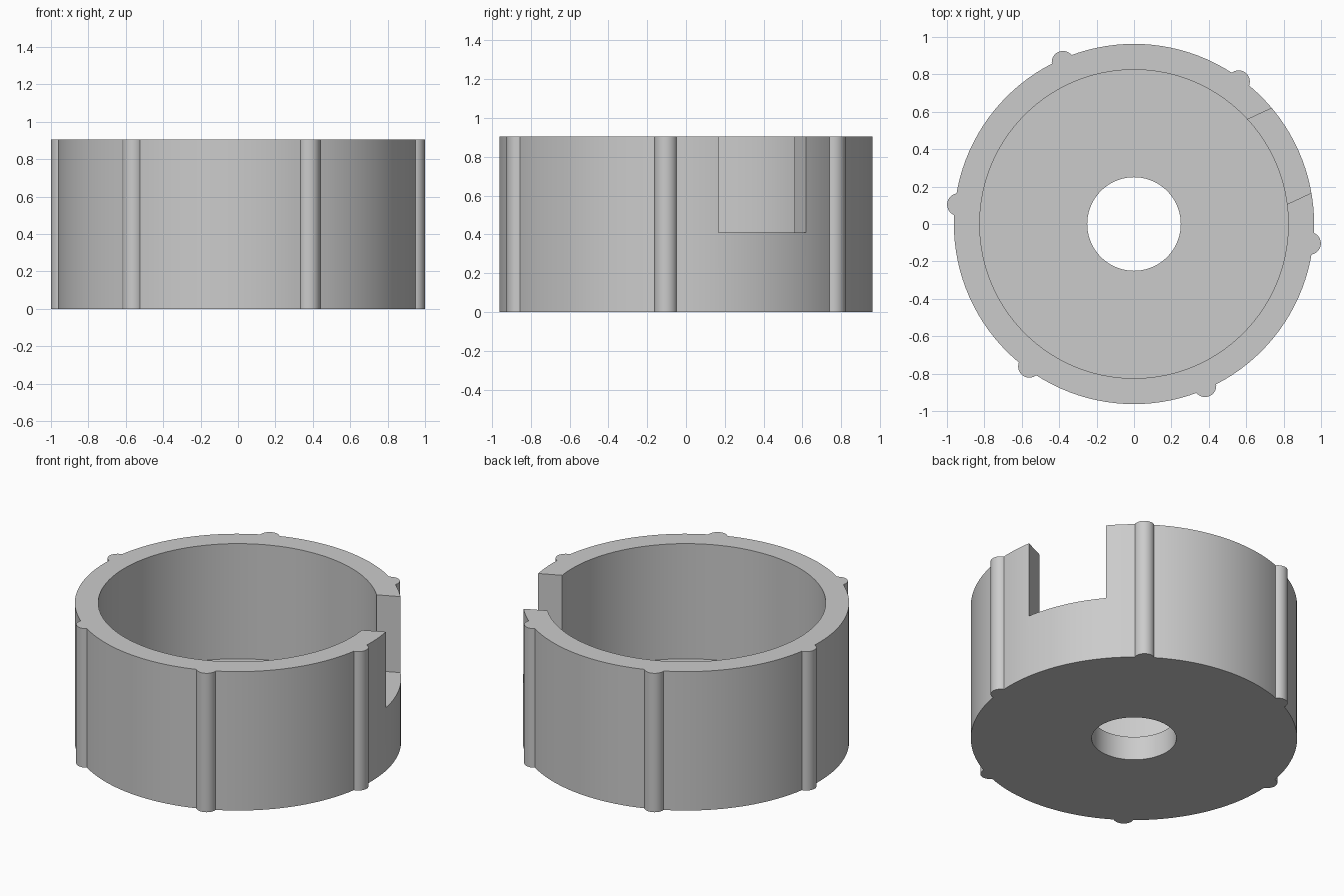
import bpy, bmesh
from math import pi, radians, cos, sin
from mathutils import Matrix, Vector

HEIGHT, OUTER, INNER, HOLE, FLOOR = 0.905, 0.963, 0.825, 0.25, 0.155
RIB_RADIUS, RIB_ORBIT, RIB_START = 0.06, 0.945, radians(-6.3)
SLOT_ANGLE, SLOT_WIDTH, SLOT_BASE = radians(25), 0.5, 0.41

cube = bpy.data.objects.get("Cube")
if cube:
    bpy.data.objects.remove(cube, do_unlink=True)

grey = bpy.data.materials.new("plain_grey")
grey.use_nodes = True
colour = (0.6, 0.6, 0.6, 1)
grey.diffuse_color = colour
grey.node_tree.nodes["Principled BSDF"].inputs["Base Color"].default_value = colour


def make_object(name, bm):
    bmesh.ops.recalc_face_normals(bm, faces=bm.faces)
    mesh = bpy.data.meshes.new(name)
    bm.to_mesh(mesh)
    bm.free()
    mesh.materials.append(grey)
    obj = bpy.data.objects.new(name, mesh)
    bpy.context.collection.objects.link(obj)
    return obj


def boolean(obj, other, operation):
    mod = obj.modifiers.new(operation.title(), "BOOLEAN")
    mod.object, mod.operation, mod.solver = other, operation, "EXACT"


# Cup: wall, floor and centre hole turned from one closed profile
bm = bmesh.new()
profile = [(HOLE, 0), (OUTER, 0), (OUTER, HEIGHT),
           (INNER, HEIGHT), (INNER, FLOOR), (HOLE, FLOOR)]
verts = [bm.verts.new((r, 0, z)) for r, z in profile]
edges = [bm.edges.new((a, b)) for a, b in zip(verts, verts[1:] + verts[:1])]
bmesh.ops.spin(bm, geom=verts + edges, cent=(0, 0, 0), axis=(0, 0, 1),
               angle=2 * pi, steps=120, use_merge=True)
bmesh.ops.remove_doubles(bm, verts=bm.verts, dist=1e-5)
cup = make_object("cup", bm)

# Six round grip ribs spaced around the wall
bm = bmesh.new()
for i in range(6):
    a = RIB_START + i * pi / 3
    place = Matrix.Translation((RIB_ORBIT * cos(a), RIB_ORBIT * sin(a), HEIGHT / 2))
    bmesh.ops.create_cone(bm, cap_ends=True, segments=32, radius1=RIB_RADIUS,
                          radius2=RIB_RADIUS, depth=HEIGHT, matrix=place)
ribs = make_object("grip_ribs", bm)

# Straight-sided slot through one side of the wall
bm = bmesh.new()
bmesh.ops.create_cube(bm, size=1, matrix=Matrix.Rotation(SLOT_ANGLE, 4, "Z")
                      @ Matrix.Translation((0.9, 0, SLOT_BASE + 0.5))
                      @ Matrix.Diagonal((0.8, SLOT_WIDTH, 1, 1)))
slot = make_object("slot_cutter", bm)

boolean(cup, ribs, "UNION")
boolean(cup, slot, "DIFFERENCE")

# Apply the cuts, drop the helpers and shade
bpy.ops.object.select_all(action="DESELECT")
cup.select_set(True)
bpy.context.view_layer.objects.active = cup
for mod in list(cup.modifiers):
    bpy.ops.object.modifier_apply(modifier=mod.name)
for helper in (ribs, slot):
    bpy.data.objects.remove(helper, do_unlink=True)
bpy.ops.object.shade_smooth_by_angle(angle=radians(30))
